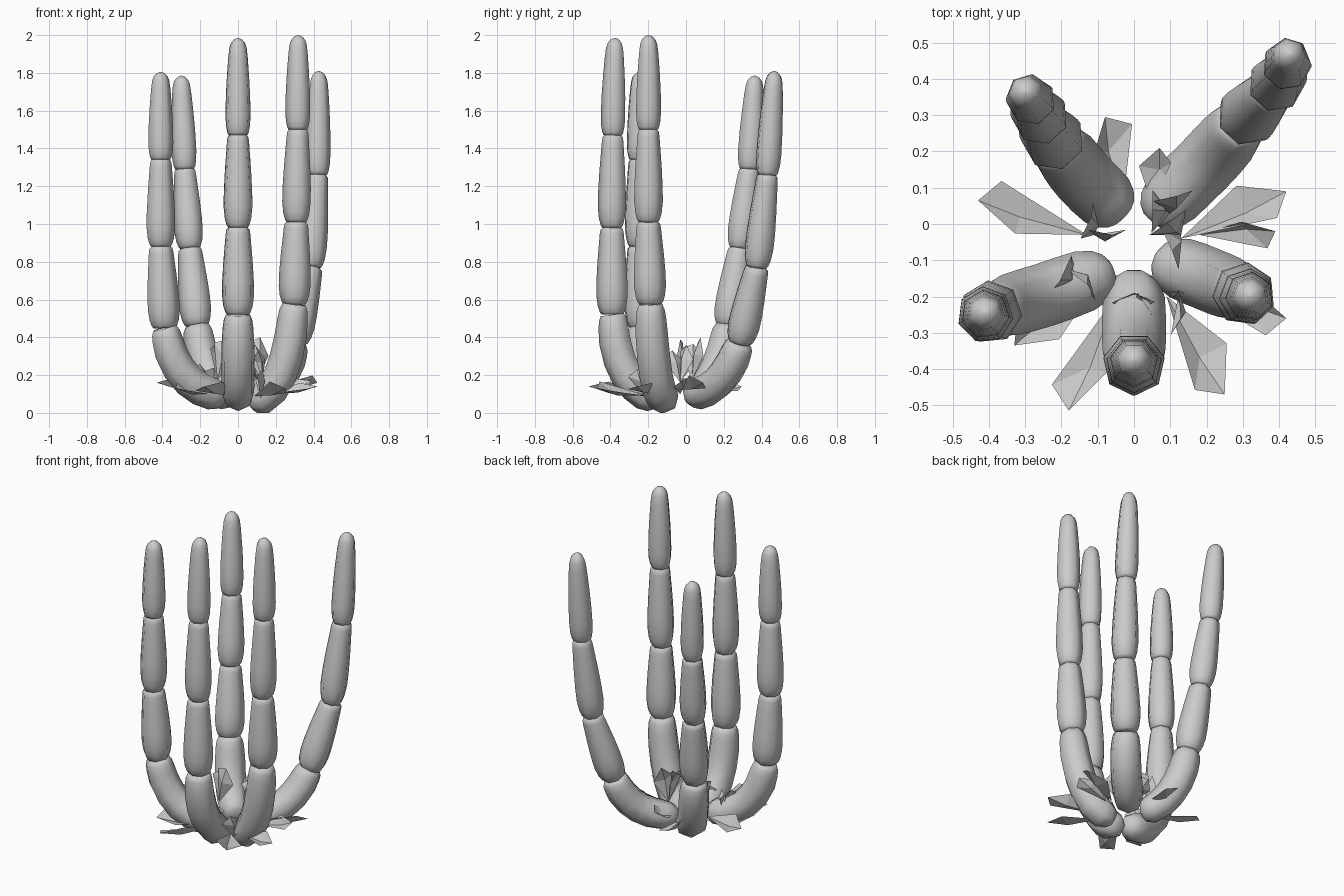
import bpy, bmesh, math
from mathutils import Vector, Matrix

if "Cube" in bpy.data.objects:
    bpy.data.objects.remove(bpy.data.objects["Cube"])

SIDES = 7
# (position along segment, radius factor)
BASE = [(0, .35), (.03, .6), (.09, .82), (.2, .97), (.35, 1), (.5, 1), (.65, 1),
        (.8, .98), (.9, .93), (.96, .86), (1, .72)]
LOBE = [(0, .68), (.03, .8), (.1, .92), (.22, 1), (.38, .99), (.6, .92),
        (.8, .83), (.93, .77), (.98, .72), (1.01, .55)]
TIP = [(0, .76), (.03, .86), (.1, .96), (.2, 1), (.4, .97), (.6, .89),
       (.8, .78), (.9, .69), (.95, .56), (.985, .32), (1, .06)]


def spline(pts, t):
    """Point on a smooth curve through pts, t from 0 to 1."""
    p = [2 * pts[0] - pts[1]] + pts + [2 * pts[-1] - pts[-2]]
    u = t * (len(pts) - 1)
    i = max(0, min(int(u), len(pts) - 2))
    f = u - i
    a, b, c, d = p[i:i + 4]
    return .5 * (2 * b + (c - a) * f + (2 * a - 5 * b + 4 * c - d) * f * f
                 + (3 * b - a - 3 * c + d) * f ** 3)


def finish(bm, name, smooth):
    bmesh.ops.recalc_face_normals(bm, faces=bm.faces)
    me = bpy.data.meshes.new(name)
    bm.to_mesh(me)
    bm.free()
    if smooth:
        for p in me.polygons:
            p.use_smooth = True
    ob = bpy.data.objects.new(name, me)
    bpy.context.collection.objects.link(ob)


def tube(name, pts, profile, radius, side):
    """Loft heptagon rings along a path."""
    bm = bmesh.new()
    rings = []
    for t, f in profile:
        c = spline(pts, t)
        tan = (spline(pts, t + .01) - spline(pts, t - .01)).normalized()
        n = side.cross(tan).normalized()
        b = tan.cross(n)
        ring = []
        for k in range(SIDES):
            a = 2 * math.pi * k / SIDES
            v = c + radius * f * (n * math.cos(a) + b * math.sin(a))
            v.z = max(v.z, 0)
            ring.append(bm.verts.new(v))
        rings.append(ring)
    for r, s in zip(rings, rings[1:]):
        for k in range(SIDES):
            j = (k + 1) % SIDES
            bm.faces.new((r[k], r[j], s[j], s[k]))
    bm.faces.new(rings[0])
    bm.faces.new(rings[-1])
    finish(bm, name, True)


# Arms: curved base path, then the upper joints up to the tip
ARMS = {
    "front_arm": ([(0, -.14, .06), (0, -.23, .11), (0, -.31, .2), (0, -.365, .34), (0, -.387, .52)],
                  [(0, -.39, .98), (0, -.385, 1.47), (0, -.375, 1.985)]),
    "right_arm": ([(.06, -.1, .065), (.15, -.13, .09), (.225, -.16, .2), (.275, -.18, .37), (.3, -.19, .575)],
                  [(.31, -.2, 1.01), (.318, -.2, 1.5), (.32, -.198, 2.0)]),
    "left_arm": ([(-.06, -.13, .09), (-.16, -.165, .11), (-.26, -.2, .17), (-.345, -.225, .29), (-.39, -.24, .45)],
                 [(-.41, -.25, .88), (-.41, -.25, 1.34), (-.41, -.245, 1.805)]),
    "back_left_arm": ([(-.03, .02, .1), (-.09, .08, .11), (-.15, .14, .19), (-.19, .19, .31), (-.215, .22, .46)],
                      [(-.253, .285, .87), (-.28, .335, 1.29), (-.3, .365, 1.785)]),
    "back_right_arm": ([(.05, .01, .1), (.12, .09, .11), (.2, .17, .16), (.26, .235, .25), (.3, .285, .37)],
                       [(.385, .375, .77), (.42, .43, 1.26), (.428, .468, 1.81)]),
}
for name, (base, joints) in ARMS.items():
    base = [Vector(p) for p in base]
    joints = [Vector(p) for p in joints]
    out = base[-1] - base[0]
    side = Vector((-out.y, out.x, 0)).normalized()
    tube(name + "_base", base, BASE, .09, side)
    start = base[-1]
    for i, end in enumerate(joints):
        tube(f"{name}_segment_{i + 1}", [start, end], TIP if i == 2 else LOBE,
             (.087, .078, .068)[i], side)
        start = end


def leaf(name, base, tip, width, roll):
    """Flat, pointed, jagged blade folded along its middle."""
    base, tip = Vector(base), Vector(tip)
    d = tip - base
    s = d.cross(Vector((0, 0, 1)))
    if s.length < .5 * d.length:
        s = d.cross(Vector((0, 1, 0)))
    s = Matrix.Rotation(math.radians(roll), 3, d.normalized()) @ s.normalized()
    n = s.cross(d).normalized()
    bm = bmesh.new()
    b, m, e = [bm.verts.new(p) for p in (base, base + d * .6 - n * width * .15, tip)]
    for sign, f in ((-1, .62), (1, .85)):
        v = bm.verts.new(base + d * f + s * sign * width * .5 + n * width * .12)
        bm.faces.new((b, m, v))
        bm.faces.new((m, e, v))
    finish(bm, name, False)


# Outer leaves, spread between the arms
OUTER = [
    ((-.13, -.03, .12), (-.43, .065, .16), .14, 25),
    ((.13, -.04, .12), (.42, .09, .16), .14, -25),
    ((.18, -.03, .1), (.39, -.02, .17), .1, 40),
    ((.15, -.18, .1), (.42, -.26, .14), .12, 20),
    ((.09, -.2, .09), (.25, -.47, .13), .15, -20),
    ((-.05, -.2, .09), (-.18, -.515, .14), .14, 25),
    ((-.1, -.16, .09), (-.33, -.335, .13), .12, -20),
    ((-.03, .06, .12), (-.08, .295, .14), .14, 30),
    ((.05, .05, .12), (.07, .21, .18), .1, -30),
]
for i, spec in enumerate(OUTER):
    leaf(f"outer_leaf_{i + 1}", *spec)

# Inner leaves: upright blades in small crossing clusters
CLUSTERS = [((-.11, -.03, .17), .22), ((.1, .03, .17), .23), ((.13, -.03, .16), .2),
            ((-.16, -.13, .12), .14), ((.12, -.21, .08), .15), ((0, -.24, .13), .12)]
for i, (c, h) in enumerate(CLUSTERS):
    for k in range(2):
        a = math.radians(70 * i + 100 * k)
        tip = (c[0] + .05 * math.cos(a), c[1] + .05 * math.sin(a), c[2] + h * (1 - .15 * k))
        leaf(f"inner_leaf_{i + 1}_{k + 1}", c, tip, .12, 75 * k + 20 * i)
